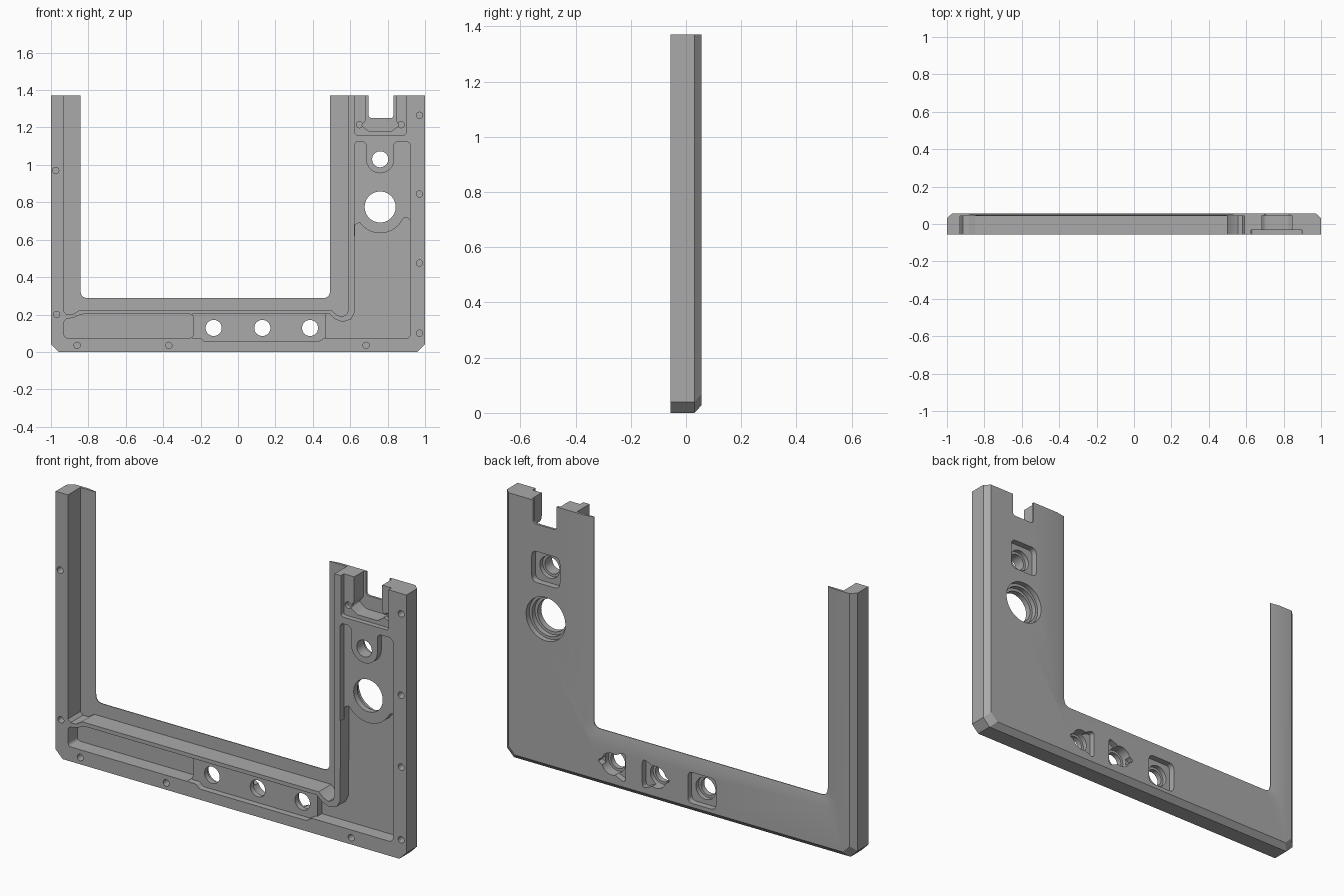
import bpy, bmesh
from math import cos, sin, tau
from mathutils import Vector

if "Cube" in bpy.data.objects:
    bpy.data.objects.remove(bpy.data.objects["Cube"])

FRONT, BACK, TOP = -0.057, 0.057, 1.37
OUT = 0.1   # how far cutters reach beyond the body

grey = bpy.data.materials.new("mid_grey")
grey.use_nodes = True
grey.diffuse_color = (0.4, 0.4, 0.4, 1)
grey.node_tree.nodes["Principled BSDF"].inputs["Base Color"].default_value = (0.4, 0.4, 0.4, 1)


def rounded(points, radius, steps=5):
    """Round every corner of an xz polygon."""
    result = []
    for i, p in enumerate(points):
        p = Vector(p)
        a, b = Vector(points[i - 1]) - p, Vector(points[(i + 1) % len(points)]) - p
        r = min(radius, a.length * 0.45, b.length * 0.45)
        start, end = p + a.normalized() * r, p + b.normalized() * r
        for k in range(steps + 1):
            t = k / steps
            result.append(start * (1 - t) ** 2 + p * 2 * t * (1 - t) + end * t * t)
    return result


def circle(x, z, r, n=40):
    return [(x + r * cos(tau * i / n), z + r * sin(tau * i / n)) for i in range(n)]


def box(x0, x1, z0, z1):
    return [(x0, z0), (x1, z0), (x1, z1), (x0, z1)]


def loft(name, sections):
    """Solid through xz outlines placed at successive depths."""
    bm = bmesh.new()
    rings = [[bm.verts.new((p[0], y, p[1])) for p in pts] for y, pts in sections]
    n = len(rings[0])
    for low, high in zip(rings, rings[1:]):
        for i in range(n):
            j = (i + 1) % n
            bm.faces.new((low[i], low[j], high[j], high[i]))
    bm.faces.new(rings[0])
    bm.faces.new(rings[-1])
    bmesh.ops.recalc_face_normals(bm, faces=bm.faces)
    mesh = bpy.data.meshes.new(name)
    bm.to_mesh(mesh)
    bm.free()
    mesh.materials.append(grey)
    obj = bpy.data.objects.new(name, mesh)
    bpy.context.collection.objects.link(obj)
    return obj


def outline(inset):
    side, corner = 1 - inset, 0.04
    half = [(side, TOP), (side, inset + corner), (side - corner, inset)]
    return half + [(-x, z) for x, z in reversed(half)]


# Body with chamfered back edges
body = loft("frame_body", [(FRONT, outline(0)), (0.03, outline(0)), (BACK, outline(0.028))])


def carve(cutter):
    mod = body.modifiers.new("cut", "BOOLEAN")
    mod.operation, mod.solver, mod.object = "DIFFERENCE", "EXACT", cutter
    bpy.context.view_layer.objects.active = body
    bpy.ops.object.modifier_apply(modifier=mod.name)
    bpy.data.objects.remove(cutter)


def cut(points, y0, y1):
    carve(loft("cutter", [(y0, points), (y1, points)]))


# Front ledge around the opening, with relieved lower corners
cut([(-0.93, 1.5), (-0.93, 0.215), (-0.915, 0.2), (-0.885, 0.2), (-0.85, 0.222), (0.5, 0.222),
     (0.525, 0.2), (0.555, 0.187), (0.58, 0.2), (0.59, 0.225), (0.59, 1.5)], -OUT, 0.044)

# Screen opening, sloping outwards at the back
opening = rounded(box(-0.842, 0.492, 0.288, 1.6), 0.04)
slope = rounded(box(-0.9, 0.55, 0.23, 1.7), 0.06)
carve(loft("cutter", [(-OUT, opening), (0.048, opening), (0.058, slope)]))

# Long lower pocket, left end
cut(rounded([(-0.93, 0.075), (-0.24, 0.075), (-0.24, 0.202), (-0.84, 0.202), (-0.88, 0.182),
             (-0.93, 0.175)], 0.02), -OUT, 0.02)

# Raised button bed
cut(rounded([(-0.25, 0.075), (-0.2, 0.075), (-0.18, 0.055), (0.43, 0.055), (0.46, 0.075),
             (0.49, 0.075), (0.49, 0.202), (-0.25, 0.202)], 0.01), -OUT, -0.025)

# Tall side pocket joined to the lower pocket, curving around the large hole
arc = [(0.76 + 0.135 * cos(tau * a / 360), 0.77 + 0.135 * sin(tau * a / 360))
       for a in range(-35, -150, -10)]
cut([(0.47, 0.075), (0.91, 0.075), (0.923, 0.09), (0.923, 0.7), (0.905, 0.72), (0.885, 0.715)]
    + arc + [(0.625, 0.68), (0.622, 0.21), (0.605, 0.175), (0.56, 0.16), (0.52, 0.175),
             (0.49, 0.202), (0.47, 0.202)], -OUT, 0.012)

# Shallow upper pocket with a tongue around the small hole
tongue = [(0.76 + 0.075 * cos(tau * a / 360), 1.03 + 0.075 * sin(tau * a / 360))
          for a in range(0, -181, -15)]
cut([(0.622, 0.62), (0.923, 0.62), (0.923, 1.11), (0.905, 1.125), (0.85, 1.125), (0.835, 1.11)]
    + tongue + [(0.685, 1.11), (0.67, 1.125), (0.635, 1.125), (0.622, 1.11)], -OUT, -0.025)

# Stepped notch at the top
cut(rounded(box(0.626, 0.898, 1.16, 1.5), 0.015), -OUT, -0.032)
cut(rounded([(0.66, 1.21), (0.7, 1.18), (0.82, 1.18), (0.86, 1.21), (0.845, 1.24),
             (0.845, 1.5), (0.685, 1.5), (0.685, 1.24)], 0.01), -OUT, 0.045)
cut(rounded(box(0.698, 0.832, 1.25, 1.5), 0.02), -OUT, OUT)

# Button seats at the back: shaped recess, round step and through hole
S = 0.08
square = box(-S, S, -S, S)
triangle = [(-S, -S), (S * 1.1, 0), (-S, S)]
seats = [(-0.13, 0.128, square, 1), (0.13, 0.128, triangle, -1),
         (0.385, 0.128, triangle, 1), (0.76, 1.03, square, 1)]
for x, z, shape, way in seats:
    cut(rounded([(x + way * px, z + pz) for px, pz in shape], 0.03), 0.025, OUT)
    cut(circle(x, z, 0.056), 0.002, OUT)
    cut(circle(x, z, 0.043), -OUT, OUT)

# Large round hole with stepped rear rim
for radius, depth in ((0.112, 0.03), (0.098, 0.005), (0.083, -OUT)):
    cut(circle(0.76, 0.775, radius), depth, OUT)

# Screw holes in the front rim and notch
screws = [(-0.975, 0.97), (-0.97, 0.2), (-0.86, 0.035), (-0.37, 0.035), (0.685, 0.035),
          (0.97, 0.1), (0.97, 0.475), (0.97, 0.845), (0.97, 1.265), (0.65, 1.215), (0.872, 1.215)]
for x, z in screws:
    cut(circle(x, z, 0.017, 16), -OUT, -0.01)

bpy.context.view_layer.objects.active = body
body.select_set(True)
bpy.ops.object.shade_smooth_by_angle(angle=0.5)
